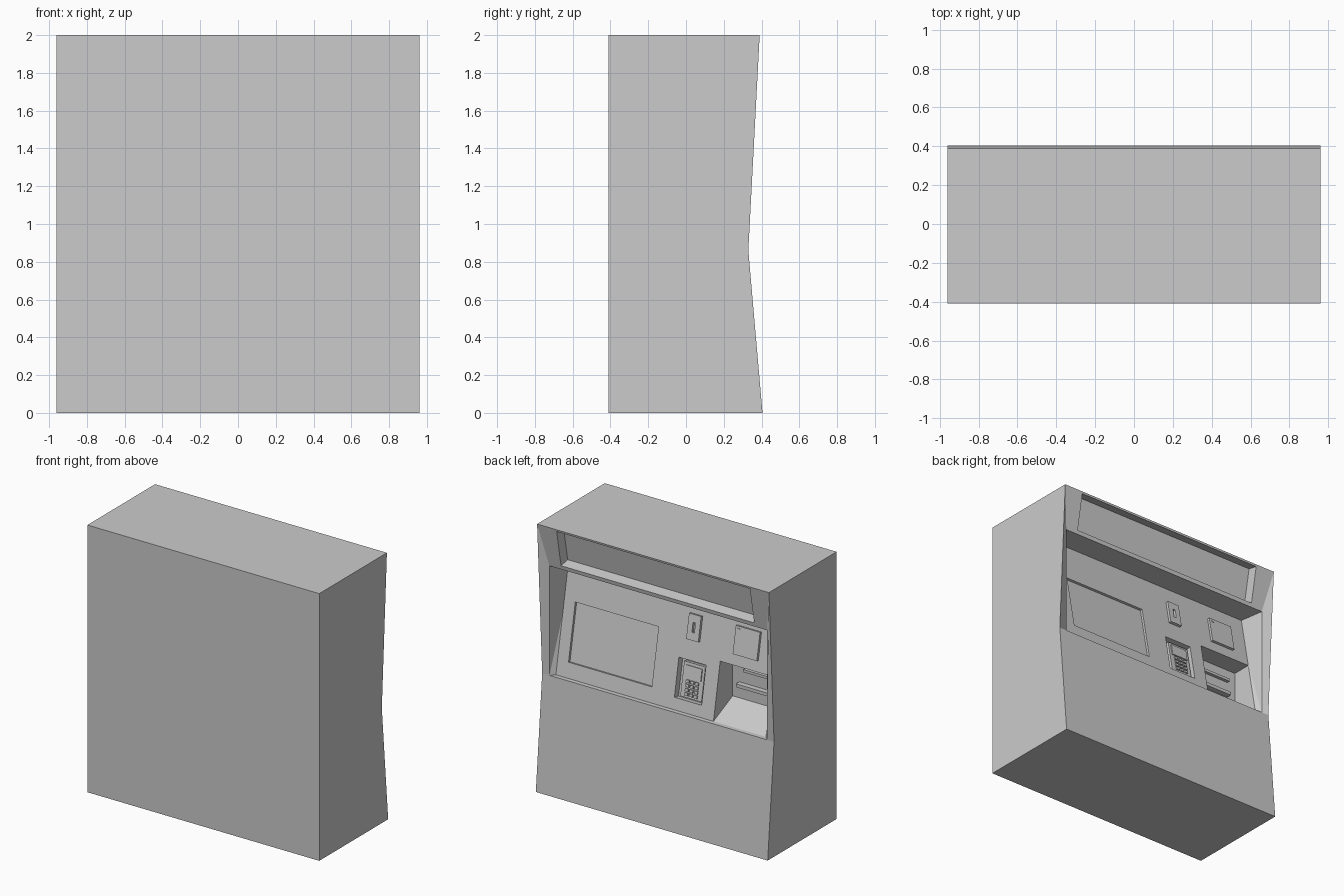
import bpy, bmesh, math
from mathutils import Vector, Matrix

if "Cube" in bpy.data.objects:
    bpy.data.objects.remove(bpy.data.objects["Cube"])

PANEL_TILT = math.atan(0.19)
SIGN_TILT = -math.atan(0.19)


def panel_y(z):
    return 0.46 - 0.19 * z


def sign_y(z):
    return 0.33 + 0.1875 * (z - 1.68)


def finish(bm, name):
    bmesh.ops.recalc_face_normals(bm, faces=bm.faces[:])
    me = bpy.data.meshes.new(name)
    bm.to_mesh(me)
    bm.free()
    ob = bpy.data.objects.new(name, me)
    bpy.context.collection.objects.link(ob)
    return ob


def tilted_box(name, x0, x1, z0, z1, back, front, surf=panel_y, tilt=PANEL_TILT):
    """Box lying on a sloped surface, from 'back' to 'front' along its normal."""
    xc, zc = (x0 + x1) / 2, (z0 + z1) / 2
    size = (abs(x1 - x0), front - back, (z1 - z0) / math.cos(tilt))
    mat = (Matrix.Translation((xc, surf(zc), zc)) @ Matrix.Rotation(tilt, 4, 'X')
           @ Matrix.Translation((0, (front + back) / 2, 0))
           @ Matrix.Diagonal((*size, 1)))
    bm = bmesh.new()
    bmesh.ops.create_cube(bm, size=1, matrix=mat)
    return finish(bm, name)


def cut(target, cutter):
    mod = target.modifiers.new("cut", 'BOOLEAN')
    mod.operation = 'DIFFERENCE'
    mod.solver = 'EXACT'
    mod.object = cutter
    cutter.hide_render = True
    bpy.context.view_layer.objects.active = target
    bpy.ops.object.modifier_apply(modifier=mod.name)
    bpy.data.objects.remove(cutter)


# Cabinet: cross-sections (y, z) lofted along x
def section(low, high, floor=None, back=None, lip=None, header=(0.33, 1.68)):
    lip = lip or low
    floor = floor or low
    back = back or lip
    return [(-0.41, 0), (0.405, 0), (0.33, 0.86), low, floor, back, lip,
            high, header, (0.39, 2), (-0.41, 2)]


end = section((0.33, 0.86), (0.39, 2), header=(0.39, 2))
frame = section((0.33, 0.86), (0.33, 1.68))
lip = (panel_y(1.28), 1.28)
low, high = (panel_y(0.86), 0.86), (panel_y(1.68), 1.68)
panel = section(low, high, lip=lip)
tray = section(low, high, (0.07, 0.965), (0.07, 1.28), lip)

loft = [(0.96, end), (0.90, frame), (0.87, panel), (-0.435, panel),
        (-0.435, tray), (-0.87, tray), (-0.87, panel), (-0.90, frame), (-0.96, end)]
bm = bmesh.new()
cache = {}


def vert(x, p):
    key = (round(x, 4), round(p[0], 4), round(p[1], 4))
    if key not in cache:
        cache[key] = bm.verts.new(key)
    return cache[key]


def face(points):
    vs = list(dict.fromkeys(points))
    if len(vs) > 2 and not bm.faces.get(vs):
        bm.faces.new(vs)


for x, sec in (loft[0], loft[-1]):
    face([vert(x, p) for p in sec])
n = len(end)
for (xa, a), (xb, b) in zip(loft, loft[1:]):
    for i in range(n):
        j = (i + 1) % n
        face([vert(xa, a[i]), vert(xa, a[j]), vert(xb, b[j]), vert(xb, b[i])])
cabinet = finish(bm, "cabinet")

# Recesses: sign, touch screen, keypad bay
cut(cabinet, tilted_box("sign_cutter", -0.80, 0.80, 1.71, 1.985, -0.08, 0.06,
                        sign_y, SIGN_TILT))
cut(cabinet, tilted_box("screen_cutter", 0.09, 0.78, 0.97, 1.39, -0.018, 0.03))
cut(cabinet, tilted_box("keypad_cutter", -0.325, -0.10, 0.945, 1.225, -0.05, 0.03))

# Card reader plate with slot
card = tilted_box("card_reader", -0.255, -0.155, 1.37, 1.55, -0.005, 0.02)
cut(card, tilted_box("slot_cutter", -0.215, -0.195, 1.425, 1.495, 0.0, 0.05))

# Contactless reader plate and its small indicator
tilted_box("contactless_reader", -0.74, -0.54, 1.36, 1.56, -0.005, 0.018)
tilted_box("indicator", -0.575, -0.56, 1.53, 1.545, 0.01, 0.022)

# Payment terminal in the bay, with display and keys
tilted_box("terminal", -0.31, -0.135, 0.96, 1.205, -0.055, -0.018)
tilted_box("terminal_display", -0.29, -0.155, 1.10, 1.185, -0.02, -0.01)
for r in range(4):
    for c in range(3):
        x, z = -0.185 - c * 0.038, 0.975 + r * 0.03
        tilted_box(f"key_{r}_{c}", x - 0.014, x + 0.014, z, z + 0.02, -0.02, -0.008)


# Dispenser bars on the back wall of the tray
def bar(name, x0, x1, z0, z1, depth):
    bm = bmesh.new()
    mat = (Matrix.Translation(((x0 + x1) / 2, 0.065 + depth / 2, (z0 + z1) / 2))
           @ Matrix.Diagonal((abs(x1 - x0), depth, z1 - z0, 1)))
    bmesh.ops.create_cube(bm, size=1, matrix=mat)
    return finish(bm, name)


bar("ticket_lip", -0.80, -0.49, 1.06, 1.085, 0.045)
bar("receipt_lip", -0.80, -0.54, 1.18, 1.20, 0.03)
